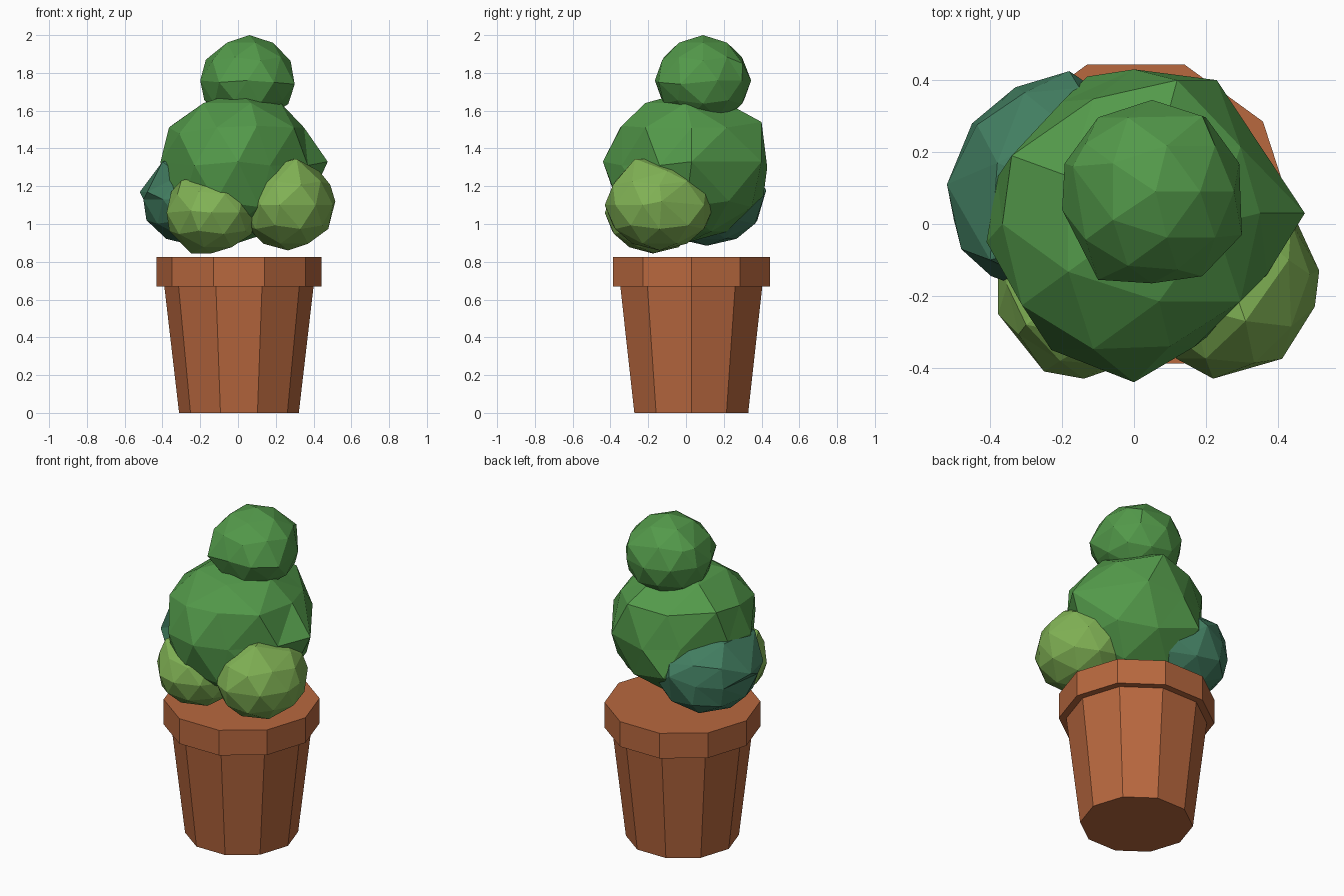
import bpy, bmesh, math
from mathutils import Vector

cube = bpy.data.objects.get("Cube")
if cube:
    bpy.data.objects.remove(cube, do_unlink=True)


def material(name, rgb):
    m = bpy.data.materials.new(name)
    m.use_nodes = True
    colour = (*rgb, 1.0)
    m.diffuse_color = colour
    bsdf = next(n for n in m.node_tree.nodes if n.type == 'BSDF_PRINCIPLED')
    bsdf.inputs["Base Color"].default_value = colour
    bsdf.inputs["Roughness"].default_value = 0.9
    return m


terracotta = material("terracotta", (0.48, 0.138, 0.049))
leaf_green = material("leaf green", (0.086, 0.32, 0.068))
lime_green = material("lime green", (0.218, 0.445, 0.09))
teal_green = material("teal green", (0.054, 0.205, 0.118))


def add_object(name, bm, mat):
    bmesh.ops.recalc_face_normals(bm, faces=bm.faces)
    mesh = bpy.data.meshes.new(name)
    bm.to_mesh(mesh)
    bm.free()
    mesh.materials.append(mat)
    obj = bpy.data.objects.new(name, mesh)
    bpy.context.collection.objects.link(obj)
    return obj


def lathe(name, profile, sides, centre, mat):
    """Faceted solid of revolution with flat caps."""
    bm = bmesh.new()
    rings = []
    for radius, z in profile:
        angles = [math.tau * i / sides for i in range(sides)]
        rings.append([bm.verts.new((centre[0] + radius * math.cos(a),
                                    centre[1] + radius * math.sin(a), z)) for a in angles])
    for low, high in zip(rings, rings[1:]):
        for i in range(sides):
            j = (i + 1) % sides
            bm.faces.new((low[i], low[j], high[j], high[i]))
    bm.faces.new(rings[0][::-1])
    bm.faces.new(rings[-1])
    return add_object(name, bm, mat)


def leaf_clump(name, centre, radii, mat, bumps):
    """Low-poly ball; each bump drags the nearest corner to a point."""
    bm = bmesh.new()
    bmesh.ops.create_icosphere(bm, subdivisions=2, radius=1.0)
    for v in bm.verts:
        v.co = Vector(c + r * k for c, r, k in zip(centre, radii, v.co))
    free = list(bm.verts)
    for bump in map(Vector, bumps):
        v = min(free, key=lambda w: (w.co - bump).length)
        v.co = bump
        free.remove(v)
    return add_object(name, bm, mat)


# Ten-sided pot with a protruding rim
lathe("plant_pot", [(0.317, 0), (0.395, 0.67), (0.437, 0.67), (0.437, 0.825)],
      10, (0.005, 0.028), terracotta)

# Stacked main foliage
leaf_clump("main_foliage", (0, 0, 1.3), (0.43, 0.43, 0.4), leaf_green,
           [(0.475, 0.03, 1.33), (0.23, 0.4, 1.33), (0, -0.44, 1.33),
            (0.37, -0.14, 1.31), (0.17, -0.34, 1.31), (-0.23, -0.35, 1.31),
            (-0.38, 0.13, 1.33), (-0.41, -0.05, 1.33), (-0.2, 0.34, 1.32),
            (0.12, 0.4, 1.54), (-0.13, 0.41, 1.15), (-0.34, 0.19, 1.53),
            (0.1, -0.34, 1.52), (0.35, 0.03, 1.51)])
leaf_clump("top_foliage", (0.05, 0.09, 1.76), (0.255, 0.255, 0.235), leaf_green,
           [(0.06, 0.09, 2.0), (0.19, 0.3, 1.85), (-0.17, 0.16, 1.87),
            (-0.1, -0.155, 1.75), (-0.2, 0.04, 1.76), (0.19, -0.145, 1.75),
            (0.3, -0.03, 1.74)])

# Smaller clumps around the base
leaf_clump("front_left_clump", (0.265, -0.14, 1.1), (0.25, 0.29, 0.24), lime_green,
           [(0.31, -0.27, 1.345), (0.515, -0.13, 1.12), (0.22, -0.43, 1.1),
            (0.43, -0.1, 1.28)])
leaf_clump("front_right_clump", (-0.14, -0.17, 1.06), (0.25, 0.26, 0.215), lime_green,
           [(-0.25, -0.41, 1.07), (-0.25, -0.18, 0.845), (-0.3, -0.28, 1.23),
            (-0.1, -0.32, 1.24), (0.03, -0.32, 1.19)])
leaf_clump("back_right_clump", (-0.23, 0.11, 1.13), (0.285, 0.315, 0.245), teal_green,
           [(-0.52, 0.11, 1.17), (-0.45, 0.28, 1.12), (-0.33, 0.38, 1.14),
            (-0.48, -0.07, 1.17), (-0.18, 0.425, 1.18), (-0.04, 0.33, 1.08),
            (-0.4, -0.1, 1.33), (-0.38, 0.17, 1.34)])
